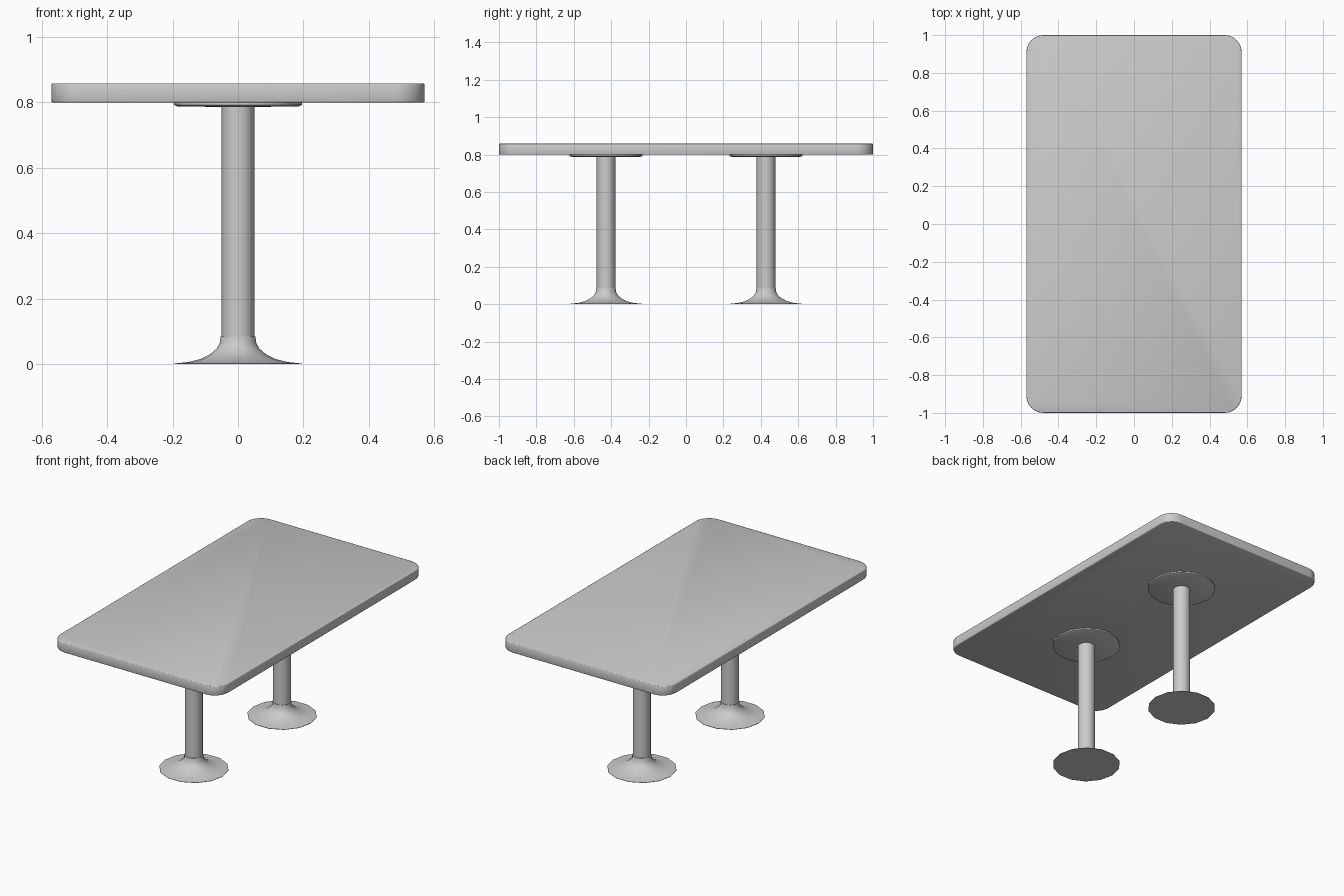
import bpy, bmesh
from math import pi, cos, sin, radians

if "Cube" in bpy.data.objects:
    bpy.data.objects.remove(bpy.data.objects["Cube"])


def finish(bm, name, angle=40):
    bmesh.ops.recalc_face_normals(bm, faces=bm.faces)
    mesh = bpy.data.meshes.new(name)
    bm.to_mesh(mesh)
    bm.free()
    ob = bpy.data.objects.new(name, mesh)
    bpy.context.collection.objects.link(ob)
    bpy.ops.object.select_all(action='DESELECT')
    ob.select_set(True)
    bpy.context.view_layer.objects.active = ob
    bpy.ops.object.shade_smooth_by_angle(angle=radians(angle))
    return ob


def lathe(name, profile, sides, y):
    """Closed solid turned around a vertical axis at (0, y)."""
    bm = bmesh.new()
    rings = [[bm.verts.new((r * cos(2 * pi * i / sides), y + r * sin(2 * pi * i / sides), z))
              for i in range(sides)] for r, z in profile]
    for a, b in zip(rings, rings[1:]):
        for i in range(sides):
            j = (i + 1) % sides
            bm.faces.new((a[i], a[j], b[j], b[i]))
    bm.faces.new(rings[0])
    bm.faces.new(rings[-1])
    return finish(bm, name)


# Table top: rounded rectangle slab with slightly eased edges
HX, HY, R, STEPS = 0.57, 1.0, 0.09, 6
bm = bmesh.new()
outline = []
for k, (sx, sy) in enumerate([(1, 1), (-1, 1), (-1, -1), (1, -1)]):
    for i in range(STEPS + 1):
        a = (k + i / STEPS) * pi / 2
        outline.append(bm.verts.new((sx * (HX - R) + R * cos(a),
                                     sy * (HY - R) + R * sin(a), 0.80)))
face = bm.faces.new(outline)
ext = bmesh.ops.extrude_face_region(bm, geom=[face])
bmesh.ops.translate(bm, vec=(0, 0, 0.058),
                    verts=[v for v in ext['geom'] if isinstance(v, bmesh.types.BMVert)])
rims = [e for e in bm.edges if abs(e.verts[0].co.z - e.verts[1].co.z) < 1e-5]
bmesh.ops.bevel(bm, geom=rims, offset=0.004, segments=2, profile=0.5, affect='EDGES')
finish(bm, "table_top", 50)

# Two pedestals: flared foot, column and mounting plate
foot = [(0.195, 0.0), (0.195, 0.002), (0.15, 0.007), (0.115, 0.016), (0.085, 0.031),
        (0.066, 0.047), (0.056, 0.064), (0.053, 0.085), (0.048, 0.085)]
plate = [(0.048, 0.786), (0.185, 0.788), (0.195, 0.792), (0.195, 0.801)]
for side, y in (("front", -0.428), ("back", 0.428)):
    lathe(side + "_foot", foot, 14, y)
    lathe(side + "_column", [(0.05, 0.06), (0.05, 0.79)], 16, y)
    lathe(side + "_mounting_plate", plate, 16, y)
